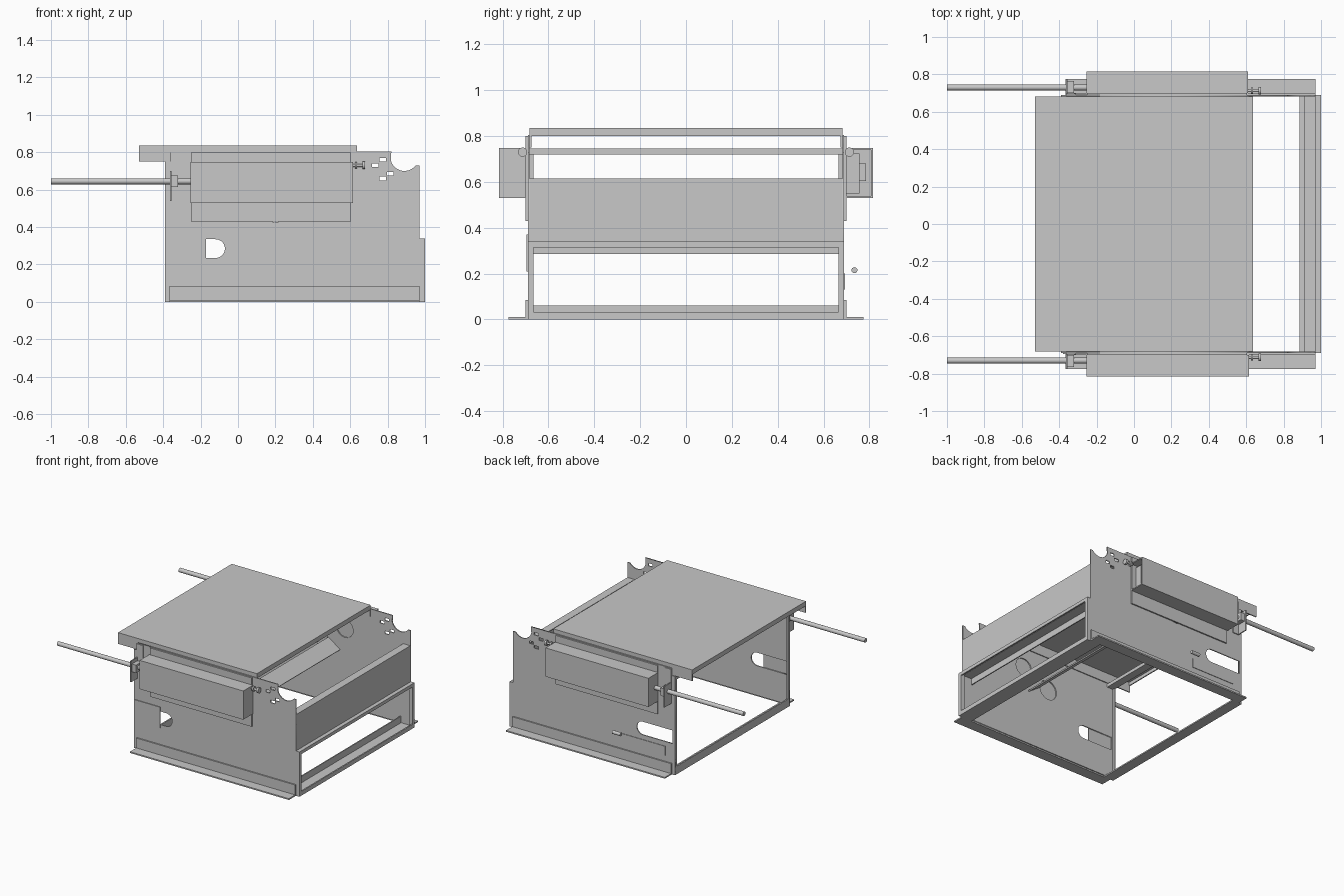
import bpy, bmesh, math
from mathutils import Matrix

cube = bpy.data.objects.get("Cube")
if cube:
    bpy.data.objects.remove(cube, do_unlink=True)

steel = bpy.data.materials.new("steel grey")
steel.use_nodes = True
colour = (0.58, 0.58, 0.58, 1)
steel.diffuse_color = colour
steel.node_tree.nodes["Principled BSDF"].inputs["Base Color"].default_value = colour


def add(name, mesh):
    ob = bpy.data.objects.new(name, mesh)
    bpy.context.collection.objects.link(ob)
    mesh.materials.clear()
    mesh.materials.append(steel)
    return ob


def boxes(name, *spans):
    """One object from boxes given as (x0, x1, y0, y1, z0, z1)."""
    bm = bmesh.new()
    for x0, x1, y0, y1, z0, z1 in spans:
        m = Matrix.Translation(((x0 + x1) / 2, (y0 + y1) / 2, (z0 + z1) / 2))
        m = m @ Matrix.Diagonal((abs(x1 - x0), abs(y1 - y0), abs(z1 - z0), 1))
        bmesh.ops.create_cube(bm, size=1, matrix=m)
    mesh = bpy.data.meshes.new(name)
    bm.to_mesh(mesh)
    bm.free()
    return add(name, mesh)


def rod(name, y, z, *parts):
    """Turned part along x from (x0, x1, radius) steps."""
    bm = bmesh.new()
    for x0, x1, r in parts:
        m = Matrix.Translation(((x0 + x1) / 2, y, z)) @ Matrix.Rotation(math.pi / 2, 4, 'Y')
        bmesh.ops.create_cone(bm, cap_ends=True, segments=20, radius1=r, radius2=r,
                              depth=x1 - x0, matrix=m)
    for f in bm.faces:
        f.smooth = len(f.verts) == 4
    for e in bm.edges:
        e.smooth = e.calc_face_angle(0) < 0.6
    mesh = bpy.data.meshes.new(name)
    bm.to_mesh(mesh)
    bm.free()
    return add(name, mesh)


def arc(cx, cz, r, a0, a1, n=14):
    angles = [math.radians(a0 + (a1 - a0) * i / n) for i in range(n + 1)]
    return [(cx + r * math.cos(a), cz + r * math.sin(a)) for a in angles]


def rect(cx, cz, w, h):
    return [(cx + i * w / 2, cz + j * h / 2) for i, j in ((-1, -1), (1, -1), (1, 1), (-1, 1))]


def sheet(name, y, thick, loops):
    """Upright sheet in the x-z plane, later loops are holes."""
    cu = bpy.data.curves.new(name, 'CURVE')
    cu.dimensions = '2D'
    cu.fill_mode = 'BOTH'
    cu.extrude = thick / 2
    for loop in loops:
        sp = cu.splines.new('POLY')
        sp.points.add(len(loop) - 1)
        for p, (x, z) in zip(sp.points, loop):
            p.co = (x, z, 0, 1)
        sp.use_cyclic_u = True
    tmp = bpy.data.objects.new(name + " outline", cu)
    bpy.context.collection.objects.link(tmp)
    dg = bpy.context.evaluated_depsgraph_get()
    mesh = bpy.data.meshes.new_from_object(tmp.evaluated_get(dg))
    bpy.data.objects.remove(tmp, do_unlink=True)
    mesh.transform(Matrix.Translation((0, y, 0)) @ Matrix.Rotation(math.pi / 2, 4, 'X'))
    return add(name, mesh)


# Side plate outline with a round saddle, and its holes
outline = [(-.39, .01), (.97, .01), (.97, .73)] + arc(.89, .775, .075, -37, -168)
outline += [(.82, .805), (-.36, .805), (-.36, .75), (-.39, .75)]
slot = arc(-.12, .285, .05, -90, 90) + [(-.37, .335), (-.37, .235)]
holes = [slot, arc(.42, .6, .07, 0, 340), arc(.2, .5, .075, 0, 340)]
holes += [rect(x, z, .035, .02) for x, z in ((.735, .73), (.775, .76), (.815, .685), (.775, .66))]

for side, s in (("front", -1), ("back", 1)):
    sheet(side + "_side_plate", s * .686, .008, [outline] + holes)
    # Base angle rail
    boxes(side + "_base_rail", (-.365, .97, s * .69, s * .775, 0, .01),
          (-.365, .97, s * .69, s * .70, 0, .085))
    # Return flange along the open end
    boxes(side + "_end_flange", (-.39, -.38, s * .665, s * .69, .01, .745))
    # Drive cover backing plate
    boxes(side + "_cover_backing", (-.25, .605, s * .69, s * .70, .43, .80))
    # Rod, bracket and adjusting screw
    y = s * .73
    rod(side + "_guide_rod", y, .645, (-1, -.25, .016))
    boxes(side + "_rod_bracket", (-.363, -.355, s * .69, s * .775, .54, .70),
          (-.363, -.31, s * .69, s * .697, .54, .80),
          (-.36, -.32, s * .70, s * .765, .615, .675))
    rod(side + "_adjusting_screw", s * .713, .73, (.61, .68, .008), (.625, .637, .018),
        (.665, .68, .02))

# Front drive cover is closed; the back one is a shell open at one end
boxes("front_drive_cover", (-.255, .615, -.70, -.815, .53, .748))
boxes("back_drive_cover", (-.255, .61, .807, .815, .53, .748),
      (-.255, .61, .70, .815, .53, .538), (-.255, .61, .70, .815, .74, .748),
      (-.255, -.247, .70, .815, .53, .748))
boxes("drive_unit", (-.2, .57, .70, .757, .55, .725), (.46, .535, .757, .785, .605, .68))

# Flat covers over the slots, and the back pin
boxes("front_slot_cover", (-.38, -.17, -.69, -.696, .21, .37))
boxes("back_slot_cover", (-.31, .05, .69, .694, .13, .2))
rod("cover_pin", .735, .215, (.03, .10, .013))

# Table top with folded skirts
boxes("table_top", (-.53, .637, -.683, .683, .825, .835),
      (-.53, .637, -.683, -.675, .75, .83), (-.53, .637, .675, .683, .75, .83),
      (-.53, -.522, -.683, .683, .80, .83), (.629, .637, -.683, .683, .80, .83))

# Cross members at the open end
boxes("open_end_top_bar", (-.39, -.33, -.69, .69, .72, .745))
boxes("open_end_bottom_bar", (-.39, -.38, -.69, .69, 0, .06), (-.39, -.31, -.69, .69, 0, .01))

# Upper panel flush above the channel-section end frame
boxes("upper_end_panel", (.962, .97, -.69, .69, .33, .615), (.91, .97, -.69, .69, .607, .615))
boxes("end_frame", (.99, 1, -.69, .69, 0, .032), (.99, 1, -.69, .69, .315, .34),
      (.97, 1, -.69, -.665, 0, .34), (.97, 1, .665, .69, 0, .34),
      (.885, 1, -.69, .69, 0, .01), (.885, 1, -.682, .682, .332, .34),
      (.885, .893, -.682, .682, .285, .34), (.885, .893, -.682, .682, 0, .06))

# Tilted cross brace under the table
brace = boxes("tilted_brace", (-.06, .06, -.68, .68, -.005, .005))
brace.data.transform(Matrix.Translation((.33, 0, .46)) @ Matrix.Rotation(math.radians(35), 4, 'Y'))
